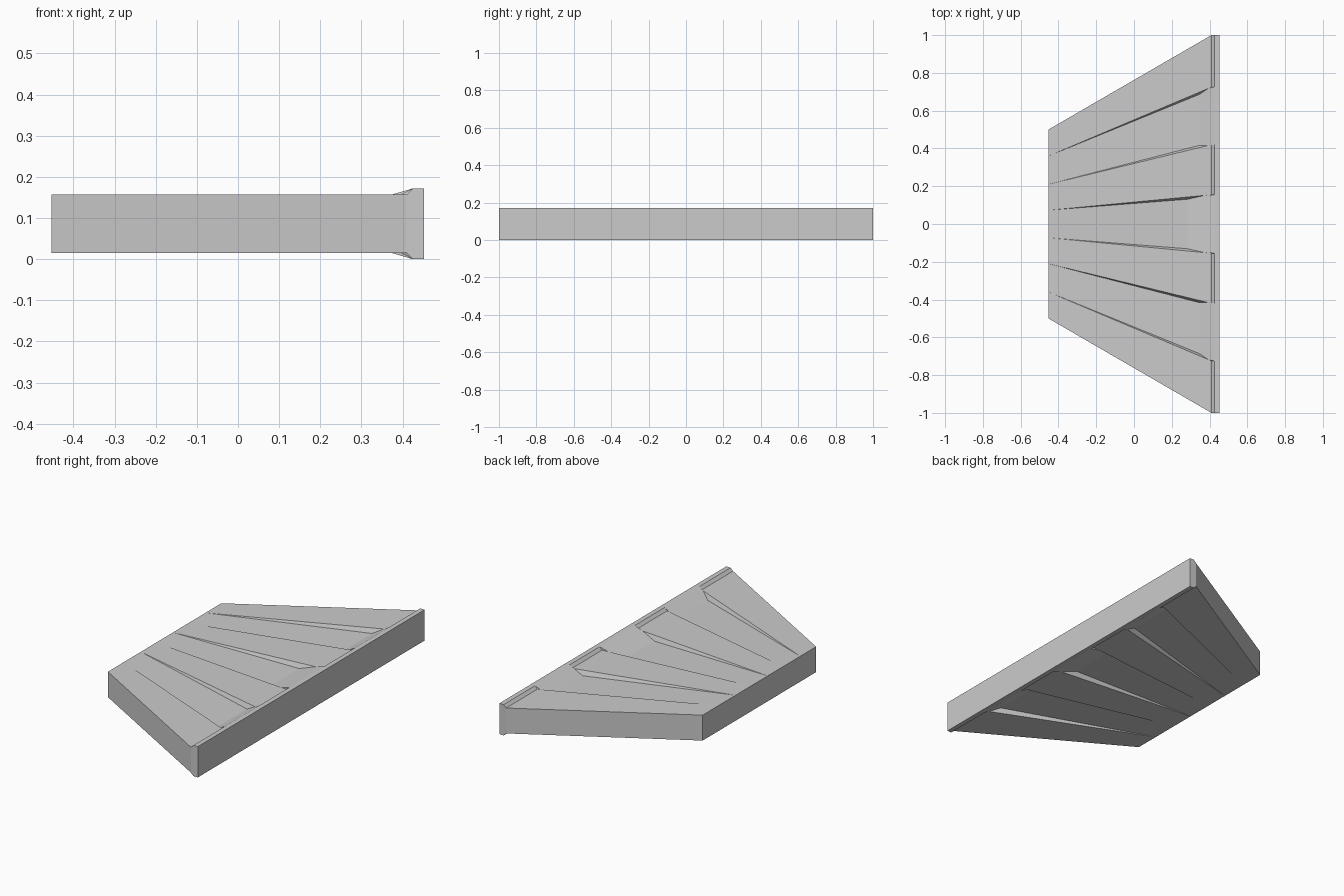
import bpy, bmesh

if "Cube" in bpy.data.objects:
    bpy.data.objects.remove(bpy.data.objects["Cube"])

X0, XT, XS, X1 = -0.453, 0.41, 0.425, 0.452   # narrow end, step foot, step top, wide end
H = 0.172
Z_TOP, Z_FLOOR = 0.157, 0.131                 # plate surface, deepest groove level
DRAFT = 0.012                                 # groove wall lean
LEFT = [-0.5, -0.36, -0.21, -0.073, 0.073, 0.21, 0.36, 0.5]
RIGHT = [-1, -0.725, -0.42, -0.155, 0.155, 0.42, 0.725, 1]
KINK = {1: 0.347, 3: 0.285, 5: 0.347}         # where each groove turns up into its ramp

bm = bmesh.new()


def y_at(i, x):
    t = min(1, (x - X0) / (XT - X0))
    return LEFT[i] + (RIGHT[i] - LEFT[i]) * t


def face(points):
    bm.faces.new([bm.verts.new(p) for p in points])


def ramp_cross(k):
    return k + (XS - k) * (Z_TOP - Z_FLOOR) / (H - Z_FLOOR)


def surface(fz):
    """One broad side of the plate; fz maps height to top or bottom."""
    def P(i, x, z, dy=0):
        return (x, y_at(i, x) + dy, fz(z))

    for i in range(7):
        j = i + 1
        # rim strip
        face([P(i, XS, H), P(i, X1, H), P(j, X1, H), P(j, XS, H)])
        if i in KINK:
            k = KINK[i]
            c = ramp_cross(k)
            a, b = P(i, k, Z_FLOOR, DRAFT), P(j, k, Z_FLOOR, -DRAFT)
            # groove floor and ramp
            face([P(i, X0, Z_TOP), a, b, P(j, X0, Z_TOP)])
            face([a, P(i, c, Z_TOP), P(i, XS, H), P(j, XS, H), P(j, c, Z_TOP), b])
            # groove walls and ramp cheeks
            for e, q in ((i, a), (j, b)):
                face([P(e, X0, Z_TOP), q, P(e, c, Z_TOP)])
                face([P(e, c, Z_TOP), P(e, XS, H), P(e, XT, Z_TOP)])
        else:
            # flat rib with a step up to the rim
            lo = [P(i, ramp_cross(KINK[i - 1]), Z_TOP)] if i - 1 in KINK else []
            hi = [P(j, ramp_cross(KINK[j]), Z_TOP)] if j in KINK else []
            face([P(i, X0, Z_TOP)] + lo + [P(i, XT, Z_TOP), P(j, XT, Z_TOP)]
                 + hi + [P(j, X0, Z_TOP)])
            face([P(i, XT, Z_TOP), P(i, XS, H), P(j, XS, H), P(j, XT, Z_TOP)])


surface(lambda z: z)
surface(lambda z: H - z)

# narrow and wide end faces
for x, z in ((X0, Z_TOP), (X1, H)):
    for i in range(7):
        ya, yb = y_at(i, x), y_at(i + 1, x)
        face([(x, ya, H - z), (x, yb, H - z), (x, yb, z), (x, ya, z)])

# slanted sides and flared rim ends
for i in (0, 7):
    yl, yr = LEFT[i], RIGHT[i]
    lo = H - Z_TOP
    face([(X0, yl, lo), (XT, yr, lo), (XT, yr, Z_TOP), (X0, yl, Z_TOP)])
    face([(XT, yr, lo), (XS, yr, 0), (X1, yr, 0), (X1, yr, H), (XS, yr, H), (XT, yr, Z_TOP)])

bmesh.ops.remove_doubles(bm, verts=bm.verts, dist=1e-5)
bmesh.ops.recalc_face_normals(bm, faces=bm.faces)

mesh = bpy.data.meshes.new("grooved_plate")
bm.to_mesh(mesh)
bm.free()
bpy.context.collection.objects.link(bpy.data.objects.new("grooved_plate", mesh))
